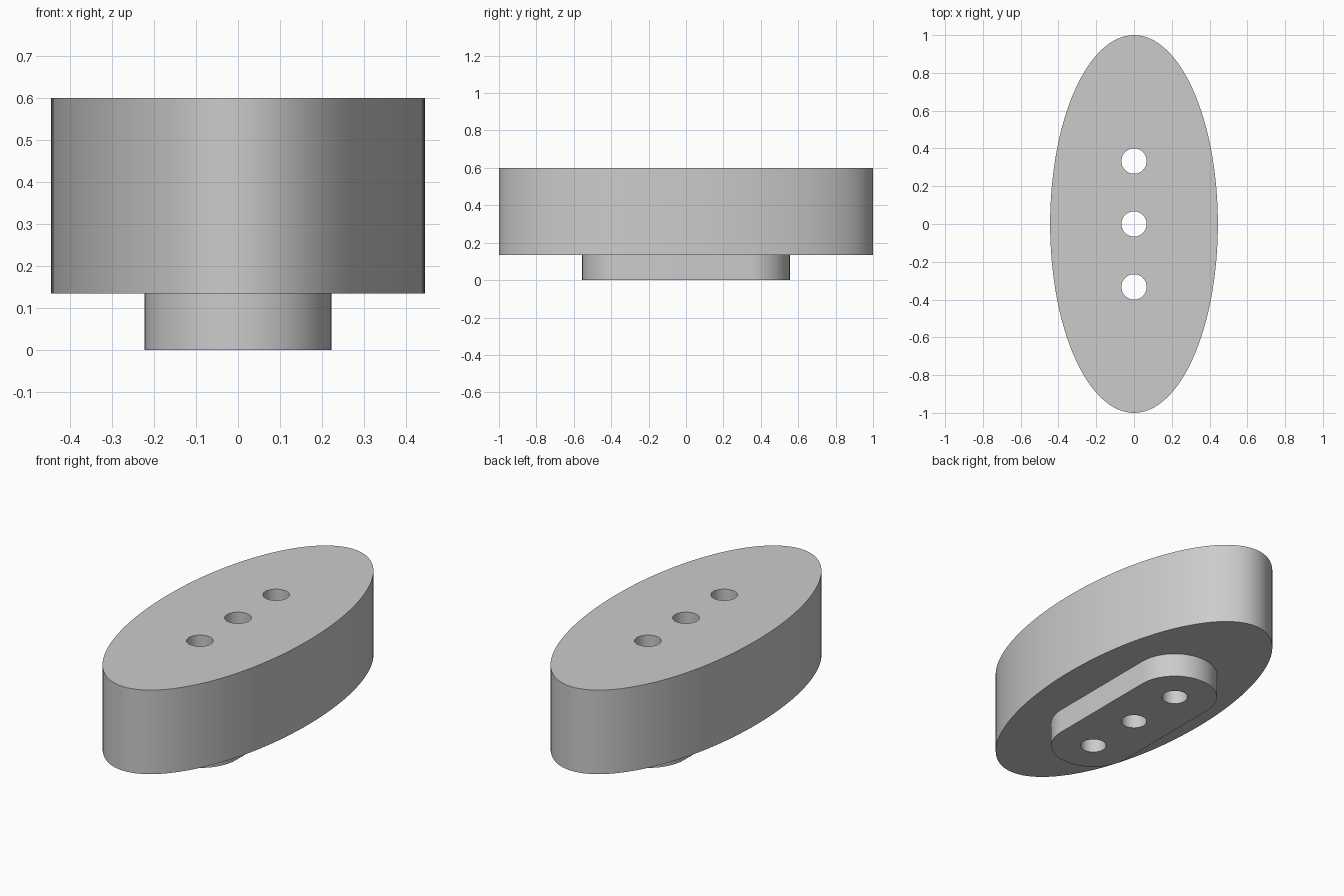
import bpy, bmesh
from math import sin, cos, pi, radians

if "Cube" in bpy.data.objects:
    bpy.data.objects.remove(bpy.data.objects["Cube"])

SPACING, HOLE_R = 0.333, 0.067
FOOT_R, STEP_Z, TOP_Z = 0.222, 0.135, 0.6

grey = bpy.data.materials.new("plain_grey")
grey.use_nodes = True
colour = (0.6, 0.6, 0.6, 1)
grey.diffuse_color = colour
grey.node_tree.nodes["Principled BSDF"].inputs["Base Color"].default_value = colour


def arc(rx, ry, start, end, n, cy=0):
    steps = [start + (end - start) * i / n for i in range(n + 1)]
    return [(rx * cos(a), cy + ry * sin(a)) for a in steps]


def prism(name, outline, z0, z1):
    """Extrude a closed outline from z0 to z1."""
    bm = bmesh.new()
    face = bm.faces.new([bm.verts.new((x, y, z0)) for x, y in outline])
    top = bmesh.ops.extrude_face_region(bm, geom=[face])["geom"]
    verts = [v for v in top if isinstance(v, bmesh.types.BMVert)]
    bmesh.ops.translate(bm, verts=verts, vec=(0, 0, z1 - z0))
    bmesh.ops.recalc_face_normals(bm, faces=bm.faces)
    mesh = bpy.data.meshes.new(name)
    bm.to_mesh(mesh)
    bm.free()
    mesh.materials.append(grey)
    obj = bpy.data.objects.new(name, mesh)
    bpy.context.collection.objects.link(obj)
    return obj


# Oval body and the slot-shaped foot beneath it
body = prism("oval_body", arc(0.444, 1, 0, 2 * pi, 128)[:-1], STEP_Z, TOP_Z)
foot_outline = (arc(FOOT_R, FOOT_R, 0, pi, 32, SPACING)
                + arc(FOOT_R, FOOT_R, pi, 2 * pi, 32, -SPACING))
foot = prism("slot_foot", foot_outline, 0, STEP_Z)

# Three through holes in a row
for i in (-1, 0, 1):
    ring = arc(HOLE_R, HOLE_R, 0, 2 * pi, 32, i * SPACING)[:-1]
    cutter = prism("hole_cutter", ring, -0.1, TOP_Z + 0.1)
    cutter.hide_render = True
    cutter.hide_set(True)
    for part in (body, foot):
        cut = part.modifiers.new("hole", "BOOLEAN")
        cut.operation = "DIFFERENCE"
        cut.solver = "EXACT"
        cut.object = cutter

# Apply the cuts, drop the cutters and smooth the curved walls
for part in (body, foot):
    bpy.ops.object.select_all(action="DESELECT")
    part.select_set(True)
    bpy.context.view_layer.objects.active = part
    for name in [m.name for m in part.modifiers]:
        bpy.ops.object.modifier_apply(modifier=name)
    bpy.ops.object.shade_smooth_by_angle(angle=radians(30))
for obj in [o for o in bpy.data.objects if o.name.startswith("hole_cutter")]:
    bpy.data.objects.remove(obj)
